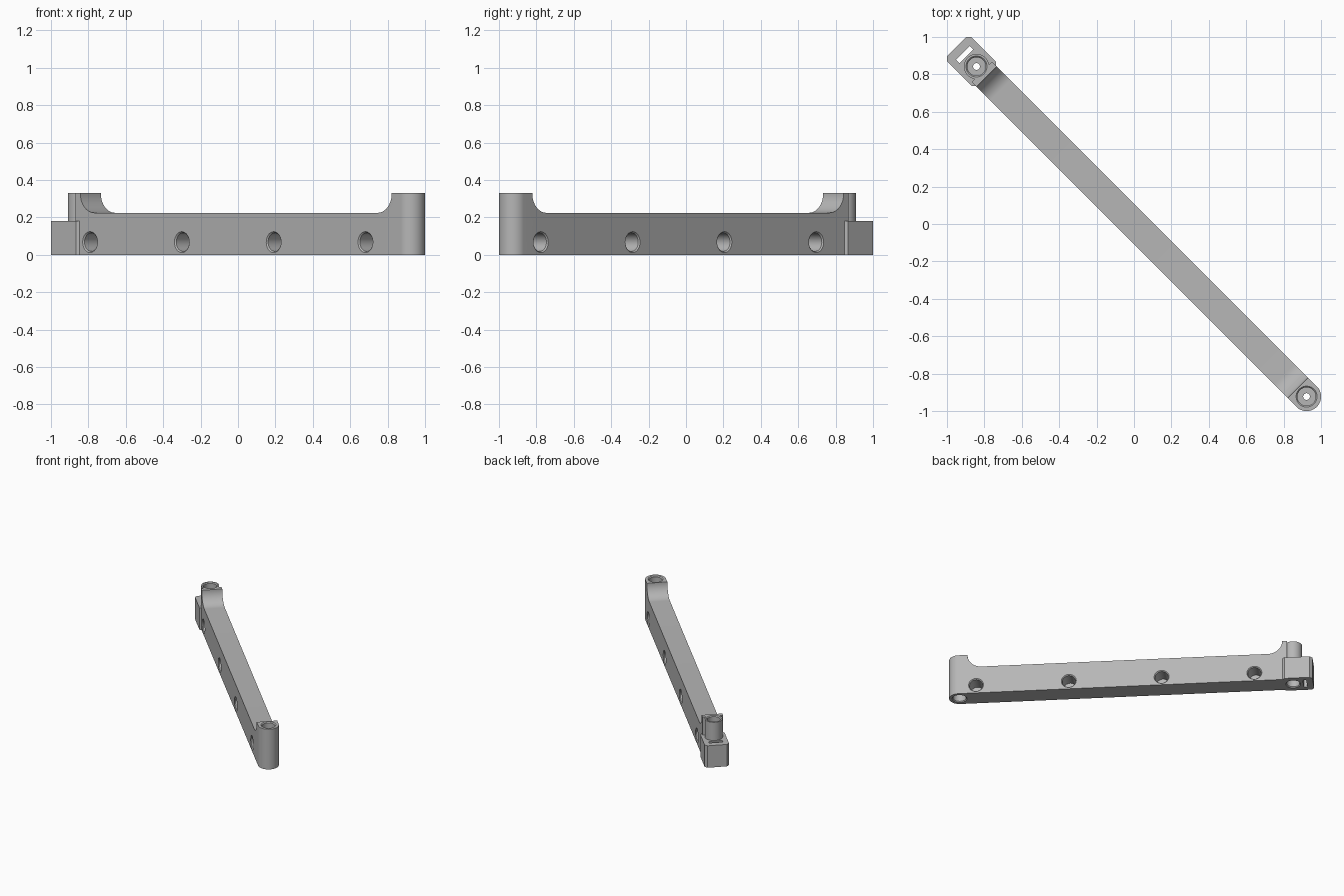
import bpy, bmesh, math
from mathutils import Matrix

cube = bpy.data.objects.get("Cube")
if cube:
    bpy.data.objects.remove(cube, do_unlink=True)

# Dimensions, measured along the bar before it is turned diagonal
HALF_W = 0.0775      # half width of the bar
HEIGHT = 0.33        # height of the end posts
BAR_TOP = 0.225      # height of the bar between the posts
POST_A, POST_B = -1.191, 1.305   # vertical bore positions
HOLE_R, RIM_R, DEPTH = 0.049, 0.056, 0.12

grey = bpy.data.materials.new("plain_grey")
grey.use_nodes = True
colour = (0.47, 0.47, 0.47, 1)
grey.diffuse_color = colour
grey.node_tree.nodes["Principled BSDF"].inputs["Base Color"].default_value = colour


def finish(name, bm):
    bmesh.ops.recalc_face_normals(bm, faces=bm.faces)
    mesh = bpy.data.meshes.new(name)
    bm.to_mesh(mesh)
    bm.free()
    mesh.materials.append(grey)
    obj = bpy.data.objects.new(name, mesh)
    bpy.context.collection.objects.link(obj)
    return obj


def extrude(name, points, vector):
    """Closed prism from a flat outline."""
    bm = bmesh.new()
    face = bm.faces.new([bm.verts.new(p) for p in points])
    ext = bmesh.ops.extrude_face_region(bm, geom=[face])
    moved = [g for g in ext["geom"] if isinstance(g, bmesh.types.BMVert)]
    bmesh.ops.translate(bm, verts=moved, vec=vector)
    return finish(name, bm)


def lathe(name, profile, matrix, steps=48):
    """Solid of revolution around z from (radius, z) pairs, then placed."""
    bm = bmesh.new()
    rings = [[bm.verts.new((r * math.cos(a), r * math.sin(a), z))
              for a in (math.tau * i / steps for i in range(steps))]
             for r, z in profile]
    for low, high in zip(rings, rings[1:]):
        for i in range(steps):
            j = (i + 1) % steps
            bm.faces.new((low[i], low[j], high[j], high[i]))
    bm.faces.new(rings[0])
    bm.faces.new(rings[-1])
    bm.transform(matrix)
    return finish(name, bm)


def arc(cx, cy, r, start, end, steps):
    angles = [math.radians(start + (end - start) * i / steps) for i in range(steps + 1)]
    return [(cx + r * math.cos(a), cy + r * math.sin(a)) for a in angles]


def combine(target, tool, operation):
    mod = target.modifiers.new(tool.name, "BOOLEAN")
    mod.operation, mod.solver, mod.object = operation, "EXACT", tool
    bpy.context.view_layer.objects.active = target
    bpy.ops.object.modifier_apply(modifier=mod.name)
    bpy.data.objects.remove(tool, do_unlink=True)


# Bar with one round end
plan = [(-1.15, HALF_W), (-1.15, -HALF_W)] + arc(POST_B, 0, HALF_W, -90, 90, 32)
bar = extrude("mounting_bar", [(x, y, 0) for x, y in plan], (0, 0, HEIGHT))

# Scooped cutout between the posts
r = HEIGHT - BAR_TOP
left, right = -1.115, 1.24
side = ([(right, 0.5), (left, 0.5)] + arc(left + r, HEIGHT, r, 180, 270, 16)
        + arc(right - r, HEIGHT, r, 270, 360, 16))
combine(bar, extrude("scoop_cutter", [(x, -0.2, z) for x, z in side], (0, 0.4, 0)),
        "DIFFERENCE")

# Round boss on the other end
combine(bar, lathe("end_boss", [(0.067, 0), (0.067, HEIGHT)],
                   Matrix.Translation((POST_A, 0, 0))), "UNION")

# Chamfered strap block around the boss
x0, x1, w, c = -1.341, -1.115, 0.092, 0.019
block = [(x0 + c, -w), (x1 - c, -w), (x1, c - w), (x1, w - c),
         (x1 - c, w), (x0 + c, w), (x0, w - c), (x0, c - w)]
combine(bar, extrude("strap_block", [(x, y, 0) for x, y in block], (0, 0, 0.18)), "UNION")

# Strap slot through the block
slot = [(-1.293, -0.052), (-1.267, -0.052), (-1.267, 0.052), (-1.293, 0.052)]
combine(bar, extrude("slot_cutter", [(x, y, -0.1) for x, y in slot], (0, 0, 0.4)),
        "DIFFERENCE")

# Vertical screw bores, wide at both ends
rim = RIM_R - HOLE_R
half = [(RIM_R, -0.05), (RIM_R, 0), (HOLE_R, rim), (HOLE_R, DEPTH), (0.018, DEPTH)]
bore = half + [(rad, HEIGHT - z) for rad, z in reversed(half)]
for x in (POST_A, POST_B):
    combine(bar, lathe("bore_cutter", bore, Matrix.Translation((x, 0, 0))), "DIFFERENCE")

# Staggered blind holes along both long sides
for sign, first in ((-1, -1.041), (1, -0.907)):
    for i in range(4):
        place = (Matrix.Translation((first + 0.694 * i, sign * HALF_W, 0.068))
                 @ Matrix.Rotation(math.radians(90 * sign), 4, "X"))
        combine(bar, lathe("side_hole_cutter", half[:4], place), "DIFFERENCE")

# Smooth the curved walls and turn the bar onto the diagonal
bar.data.transform(Matrix.Rotation(math.radians(-45), 4, "Z"))
bpy.ops.object.select_all(action="DESELECT")
bar.select_set(True)
bpy.context.view_layer.objects.active = bar
bpy.ops.object.shade_smooth_by_angle(angle=math.radians(30))
